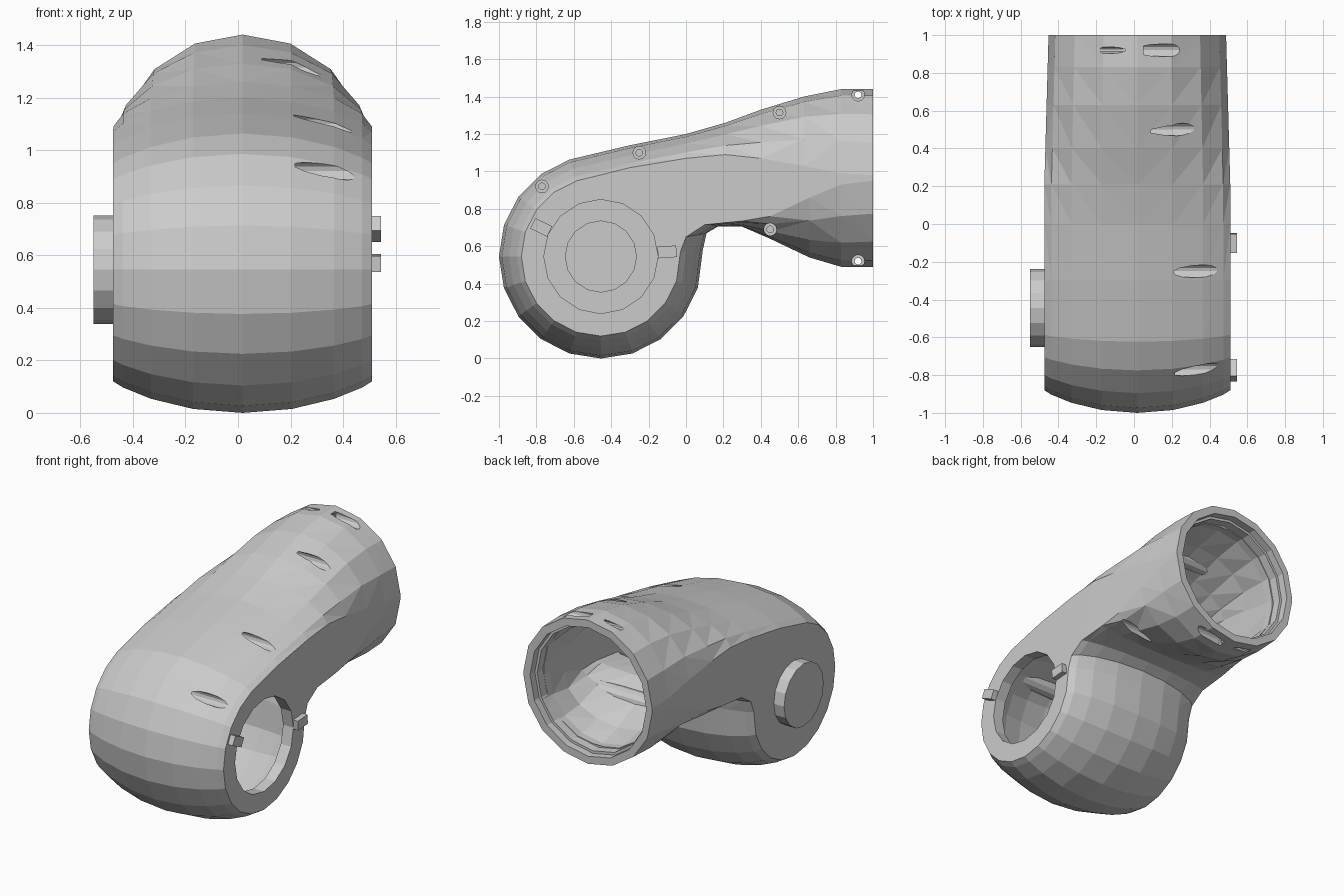
import bpy, bmesh
from math import sin, cos, pi, radians
from mathutils import Vector, Matrix

if "Cube" in bpy.data.objects:
    bpy.data.objects.remove(bpy.data.objects["Cube"])

CY, CZ, R = -0.455, 0.545, 0.545      # bulb centre and radius
XC = 0.0175                           # middle of the width


def finish(name, bm):
    bmesh.ops.recalc_face_normals(bm, faces=bm.faces)
    me = bpy.data.meshes.new(name)
    bm.to_mesh(me)
    bm.free()
    ob = bpy.data.objects.new(name, me)
    bpy.context.collection.objects.link(ob)
    return ob


def rod(name, axis, a, b, u, v, r, n=16):
    """Cylinder along x (u,v = y,z) or y (u,v = x,z) from a to b."""
    bm = bmesh.new()
    bmesh.ops.create_cone(bm, cap_ends=True, segments=n, radius1=r, radius2=r, depth=b - a)
    m = (a + b) / 2
    if axis == 'x':
        mat = Matrix.Translation((m, u, v)) @ Matrix.Rotation(pi / 2, 4, 'Y')
    else:
        mat = Matrix.Translation((u, m, v)) @ Matrix.Rotation(pi / 2, 4, 'X')
    bm.transform(mat)
    return finish(name, bm)


def boolean(ob, tool, op='DIFFERENCE'):
    mod = ob.modifiers.new("cut", 'BOOLEAN')
    mod.operation, mod.object, mod.solver = op, tool, 'EXACT'
    bpy.context.view_layer.objects.active = ob
    bpy.ops.object.modifier_apply(modifier=mod.name)
    bpy.data.objects.remove(tool)


# Side outline as pairs: centre-line point and flat-side point (y, z)
pairs = [((y, zt), (y, zf)) for y, zt, zf in (
    (1, 1.44, 0.98), (0.83, 1.44, 0.99), (0.63, 1.40, 1.03), (0.40, 1.33, 1.07),
    (0.21, 1.26, 1.09), (0, 1.20, 1.07), (-0.3, 1.14, 1.02))]
for k in range(14):
    a = radians(108 + 18 * k)
    pairs.append(((CY + R * cos(a), CZ + R * sin(a)),
                  (CY + 0.425 * cos(a), CZ + 0.425 * sin(a))))
pairs += [((0.09, 0.58), (-0.03, 0.57)), ((0.11, 0.67), (0.0, 0.65)),
          ((0.17, 0.705), (0.1, 0.715))]
pairs += [((y, zb), (y, zf)) for y, zb, zf in (
    (0.3, 0.705, 0.735), (0.45, 0.64, 0.76), (0.66, 0.54, 0.86),
    (0.83, 0.49, 0.93), (1, 0.49, 0.95))]
P = [Vector(p) for p, q in pairs]
Q = [Vector(q) for p, q in pairs]


def loft(name, inset, steps=8):
    """Closed elbow body; inset shrinks it to make the cavity."""
    bm = bmesh.new()
    rows, last = [], len(P) - 1
    for i in range(len(P)):
        t = (P[min(i + 1, last)] - P[max(i - 1, 0)]).normalized()
        if i in (0, last):
            t = Vector((-1 if i == 0 else 1, 0))
        n = Vector((-t.y, t.x))
        p = P[i] + n * inset
        q = Q[i] + n * inset * max(0, 1 - (P[i] - Q[i]).length / 0.3)
        if inset and i in (0, last):
            p.x = q.x = 1.1
        e = 1 + 0.7 * min(1, max(0, (0.6 - P[i].x) / 0.9))
        row = []
        for j in range(steps + 1):
            a = -pi / 2 + pi * j / steps
            w = max(0, cos(a)) ** e
            yz = q.lerp(p, w)
            half = 0.4925 - 0.0225 * min(1, max(0, (yz.x - 0.2) / 0.8)) - inset
            row.append(bm.verts.new((XC + half * sin(a), yz.x, yz.y)))
        rows.append(row)
    for r0, r1 in zip(rows, rows[1:]):
        for j in range(steps):
            bm.faces.new((r0[j], r0[j + 1], r1[j + 1], r1[j]))
    bm.faces.new([r[0] for r in rows])
    bm.faces.new([r[-1] for r in rows][::-1])
    bm.faces.new(rows[0] + rows[-1][::-1])
    bmesh.ops.recalc_face_normals(bm, faces=bm.faces)
    bmesh.ops.triangulate(bm, faces=bm.faces)
    return finish(name, bm)


screws = [(-0.77, 0.92), (-0.25, 1.10), (0.5, 1.315), (0.92, 1.41),
          (0.45, 0.69), (0.92, 0.52), (-0.75, 0.15), (-0.14, 0.17)]

# Elbow shell with solid round pillars left inside for the screws
elbow = loft("elbow_shell", 0)
cavity = loft("cavity", 0.075)
for y, z in screws:
    boolean(cavity, rod("pillar", 'x', -0.7, 0.7, y, z, 0.06, 12))

# Pivot boss on the left side
boolean(elbow, rod("pivot_boss", 'x', -0.55, -0.43, CY + 0.01, CZ, 0.207), 'UNION')
boolean(elbow, cavity)
boolean(elbow, rod("boss_recess", 'x', -0.53, -0.3, CY, CZ, 0.19))

# Round side opening and stepped tube mouth
boolean(elbow, rod("side_opening", 'x', 0.3, 0.7, CY, CZ, 0.305))
for y, r in ((0.89, 0.408), (0.95, 0.425)):
    boolean(elbow, rod("mouth_step", 'y', y, 1.2, 0.015, 0.965, r))

# Screw counterbores and pilot holes
for y, z in screws:
    through = y > 0.9
    boolean(elbow, rod("counterbore", 'x', 0.05, 0.8, y, z, 0.034, 12))
    boolean(elbow, rod("pilot", 'x', -0.8 if through else -0.1, 0.1, y, z, 0.018, 10))

# Two locating tabs on the rim of the side opening
for k, deg in enumerate((4, 154)):
    bm = bmesh.new()
    bmesh.ops.create_cube(bm, size=1)
    bm.transform(Matrix.Translation((0.0, CY, CZ)) @ Matrix.Rotation(radians(deg), 4, 'X')
                 @ Matrix.Translation((0.51, 0.355, 0)) @ Matrix.Diagonal((0.07, 0.1, 0.062, 1)))
    finish(f"locating_tab_{k + 1}", bm)
